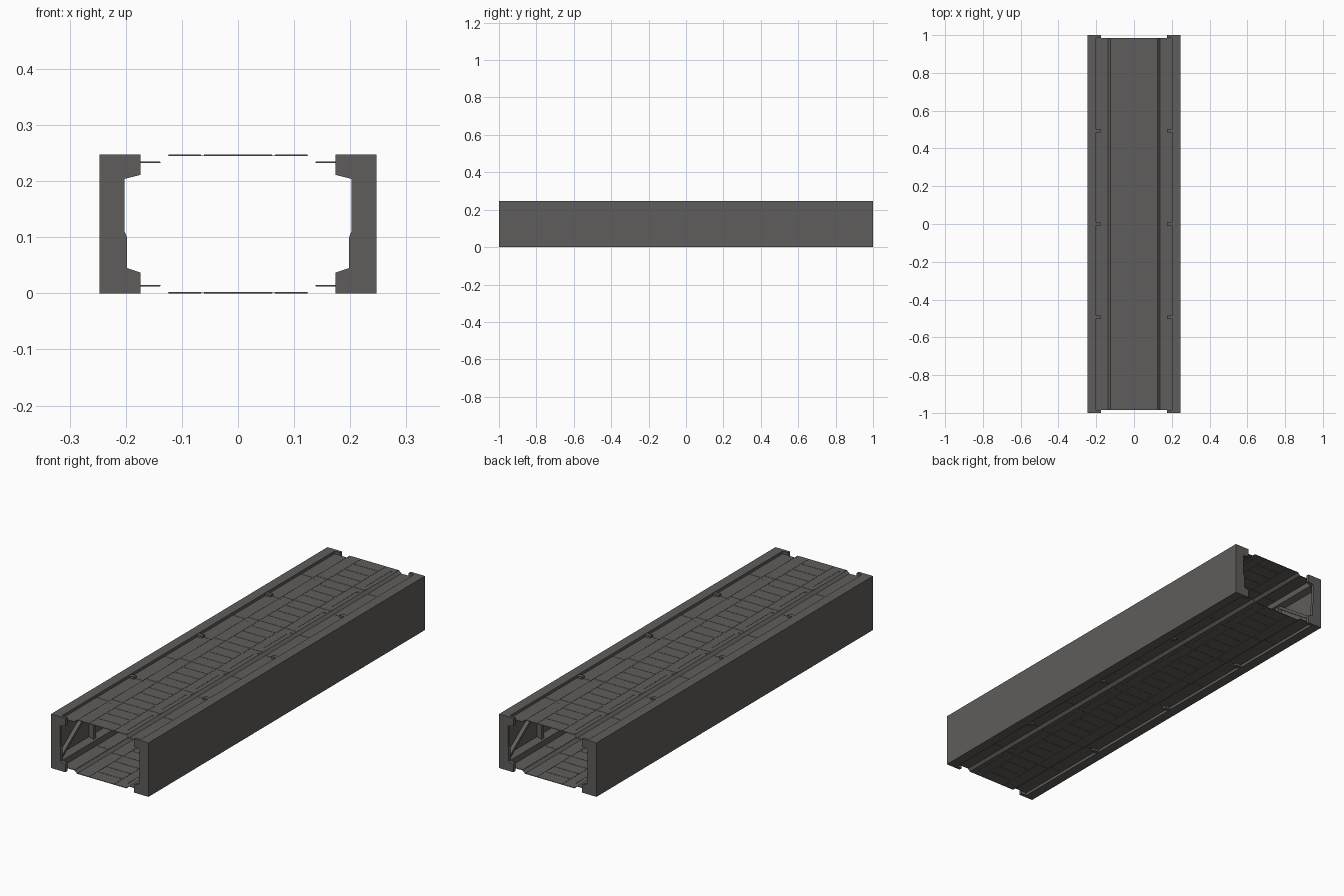
import bpy, bmesh, math
from mathutils import Vector

if "Cube" in bpy.data.objects:
    bpy.data.objects.remove(bpy.data.objects["Cube"])

H, W = 0.247, 0.247           # height, half width
END, MOD = 0.986, 0.2465      # half length of panels, module length

mat = bpy.data.materials.new("dark_grey")
mat.diffuse_color = (0.115, 0.11, 0.106, 1)
mat.use_nodes = True
mat.node_tree.nodes["Principled BSDF"].inputs["Base Color"].default_value = mat.diffuse_color


def prism(bm, pts, axis, a, b):
    """Extrude a 2D outline along one axis: 'y' uses (x,z), 'z' uses (x,y), 'x' uses (y,z)."""
    place = {'y': lambda p, t: (p[0], t, p[1]),
             'z': lambda p, t: (p[0], p[1], t),
             'x': lambda p, t: (t, p[0], p[1])}[axis]
    lo = [bm.verts.new(place(p, a)) for p in pts]
    hi = [bm.verts.new(place(p, b)) for p in pts]
    n = len(pts)
    bm.faces.new(lo)
    bm.faces.new(hi[::-1])
    for i in range(n):
        bm.faces.new((lo[i], lo[(i + 1) % n], hi[(i + 1) % n], hi[i]))


def rect(x0, y0, x1, y1):
    return [(x0, y0), (x1, y0), (x1, y1), (x0, y1)]


def finish(bm, name):
    bmesh.ops.recalc_face_normals(bm, faces=bm.faces[:])
    me = bpy.data.meshes.new(name)
    bm.to_mesh(me)
    bm.free()
    me.materials.append(mat)
    ob = bpy.data.objects.new(name, me)
    bpy.context.collection.objects.link(ob)
    return ob


def mirrored(bm, name):
    ob = finish(bm, name)
    ob.modifiers.new("mirror", 'MIRROR').use_mirror_merge = False
    return ob


def frame_outline(outer, z0, z1):
    """C-shaped frame section on the +x side."""
    return [(outer, z0), (outer, z1), (0.174, z1), (0.174, 0.211), (0.202, 0.204),
            (0.202, 0.11), (0.198, 0.10), (0.198, 0.045), (0.174, 0.037), (0.174, z0)]


# End frames
bm = bmesh.new()
for s in (-1, 1):
    prism(bm, frame_outline(W, 0, H), 'y', s * END, s)
mirrored(bm, "end_frames")

# Intermediate ribs
bm = bmesh.new()
for y in (-2 * MOD, 0, 2 * MOD):
    prism(bm, frame_outline(0.24, 0.002, H - 0.002), 'y', y - 0.009, y + 0.009)
mirrored(bm, "wall_ribs")

# Side walls with top and bottom rails
bm = bmesh.new()
prism(bm, [(W, 0), (W, H), (0.201, H), (0.201, 0.207), (0.23, 0.197),
           (0.23, 0.052), (0.201, 0.041), (0.201, 0)], 'y', -END, END)
mirrored(bm, "side_walls")

# Diagonal braces and posts on the inner wall faces
bm = bmesh.new()
t = 0.011
for i in range(8):
    y0, y1 = -END + i * MOD, -END + (i + 1) * MOD
    if i % 2:
        y0, y1 = y1, y0
    s = t if y1 > y0 else -t
    prism(bm, [(y0, 0.045), (y0 + 2 * s, 0.045), (y1, 0.203), (y1 - 2 * s, 0.203)],
          'x', 0.212, 0.232)
for i in range(4):
    y = -END + (2 * i + 1) * MOD
    prism(bm, rect(y - 0.008, 0.045, y + 0.008, 0.203), 'x', 0.208, 0.232)
mirrored(bm, "wall_braces")


def panel(prefix, flip):
    """Thin stepped sheet with tiles that show on both faces."""
    zz = (lambda z: H - z) if flip else (lambda z: z)

    # Folded sheet
    bm = bmesh.new()
    top, low = zz(H - 0.0012), zz(0.2338)
    prof = [(-0.202, low), (-0.137, low), (-0.125, top),
            (0.125, top), (0.137, low), (0.202, low)]
    rows = [[bm.verts.new((x, y, z)) for x, z in prof] for y in (-END, END)]
    for i in range(len(prof) - 1):
        bm.faces.new((rows[0][i], rows[0][i + 1], rows[1][i + 1], rows[1][i]))
    ob = finish(bm, prefix + "_sheet")
    so = ob.modifiers.new("thickness", 'SOLIDIFY')
    so.thickness, so.offset = 0.0006, 0

    # Central ladder tiles
    bm = bmesh.new()
    g, step = 0.0025, MOD / 4
    za, zb = zz(H - 0.0025), zz(H)
    for i in range(32):
        y = -END + i * step
        prism(bm, rect(-0.061, y + g, 0.061, y + step - g), 'z', za, zb)
    finish(bm, prefix + "_centre_tiles")

    # Flanking tiles with long chamfered recesses, and lower outer tiles
    bm = bmesh.new()
    for i in range(8):
        y0, y1 = -END + i * MOD + g, -END + (i + 1) * MOD - g
        a, b = y0 + 0.012, y1 - 0.012
        prism(bm, [(0.066, y0), (0.124, y0), (0.124, a), (0.104, a + 0.02),
                   (0.104, b - 0.02), (0.124, b), (0.124, y1), (0.066, y1)], 'z', za, zb)
        prism(bm, rect(0.139, y0, 0.198, y1), 'z', zz(0.2325), zz(0.235))
    mirrored(bm, prefix + "_side_tiles")


panel("ceiling", False)
panel("floor", True)
